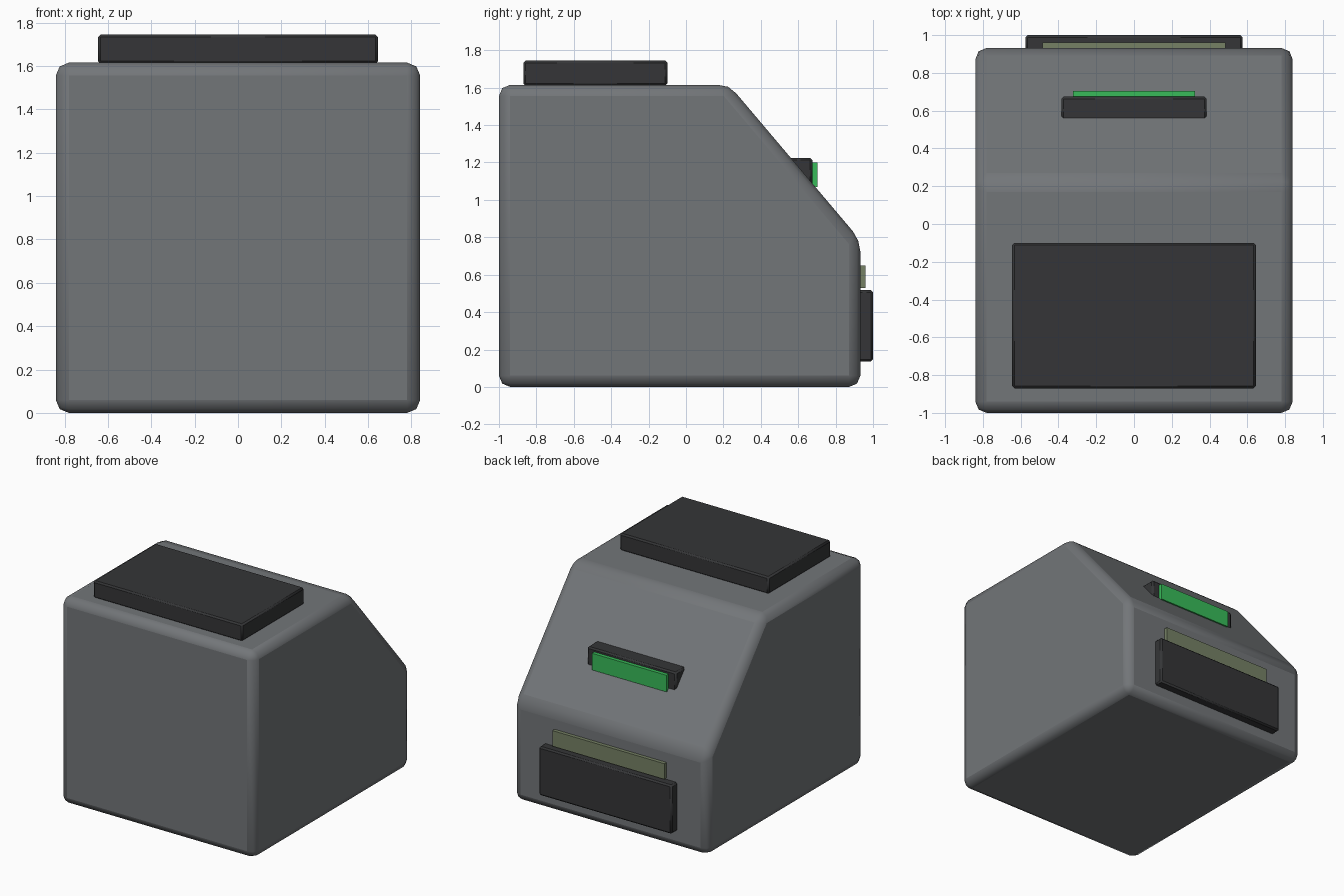
import bpy, bmesh

if "Cube" in bpy.data.objects:
    bpy.data.objects.remove(bpy.data.objects["Cube"])

def material(name, rgb):
    m = bpy.data.materials.new(name)
    m.diffuse_color = (*rgb, 1)
    m.use_nodes = True
    m.node_tree.nodes["Principled BSDF"].inputs["Base Color"].default_value = m.diffuse_color
    return m

GREY = material("grey_casing", (0.17, 0.18, 0.19))
DARK = material("dark_plastic", (0.035, 0.036, 0.038))
GREEN = material("green_light", (0.04, 0.5, 0.1))
OLIVE = material("olive_label", (0.18, 0.22, 0.13))

def finish(ob, mat, bevel, segments):
    ob.data.materials.append(mat)
    bpy.context.view_layer.objects.active = ob
    ob.select_set(True)
    if bevel:
        b = ob.modifiers.new("bevel", 'BEVEL')
        b.width, b.segments, b.limit_method = bevel, segments, 'ANGLE'
    bpy.ops.object.shade_smooth_by_angle()
    ob.select_set(False)

def prism(name, profile, half_width, mat, bevel=0, segments=1):
    """Extrude a (y, z) profile symmetrically along x."""
    bm = bmesh.new()
    face = bm.faces.new([bm.verts.new((-half_width, y, z)) for y, z in profile])
    ext = bmesh.ops.extrude_face_region(bm, geom=[face])["geom"]
    bmesh.ops.translate(bm, vec=(2 * half_width, 0, 0),
                        verts=[v for v in ext if isinstance(v, bmesh.types.BMVert)])
    bmesh.ops.recalc_face_normals(bm, faces=bm.faces)
    me = bpy.data.meshes.new(name)
    bm.to_mesh(me)
    bm.free()
    ob = bpy.data.objects.new(name, me)
    bpy.context.collection.objects.link(ob)
    finish(ob, mat, bevel, segments)
    return ob

def box(name, half_width, y0, y1, z0, z1, mat, bevel=0):
    return prism(name, [(y0, z0), (y1, z0), (y1, z1), (y0, z1)], half_width, mat, bevel)

# Casing with sloped back
prism("casing", [(-1, 0), (0.932, 0), (0.932, 0.785), (0.23, 1.615), (-1, 1.615)],
      0.84, GREY, 0.06, 2)
# Raised pad on top
box("top_pad", 0.645, -0.87, -0.10, 1.61, 1.745, DARK, 0.012)
# Hooded slot on the slope with its light strip
box("slot_hood", 0.385, 0.53, 0.675, 1.06, 1.225, DARK, 0.012)
box("light_strip", 0.322, 0.66, 0.703, 1.07, 1.20, GREEN)
# Lower panel and the label above it
box("lower_panel", 0.575, 0.91, 1.0, 0.135, 0.517, DARK, 0.012)
box("label_strip", 0.485, 0.91, 0.96, 0.528, 0.65, OLIVE)
